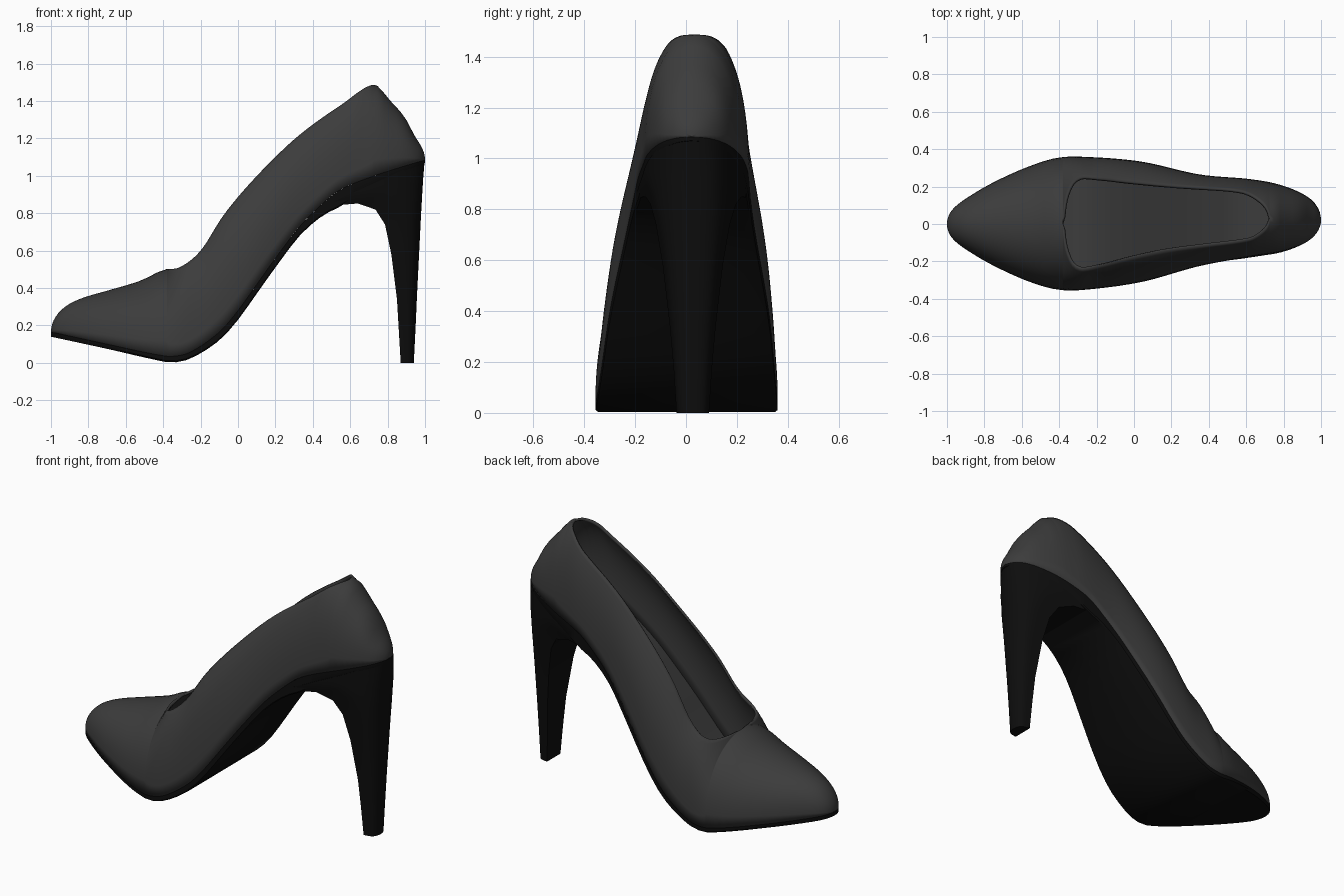
import bpy, bmesh, math

cube = bpy.data.objects.get("Cube")
if cube:
    bpy.data.objects.remove(cube, do_unlink=True)


def material(name, value):
    mat = bpy.data.materials.new(name)
    mat.use_nodes = True
    colour = (value, value, value, 1)
    mat.diffuse_color = colour
    mat.node_tree.nodes["Principled BSDF"].inputs["Base Color"].default_value = colour
    return mat


def curve(points, rounded=False):
    """Smooth curve through points; rounded gives blunt, elliptical ends."""
    lo, hi = points[0][0], points[-1][0]

    def warp(x):
        s = min(max((x - lo) / (hi - lo), 0), 1)
        return math.acos(1 - 2 * s) if rounded else s

    ts = [warp(p[0]) for p in points]
    vs = [p[1] for p in points]
    last = len(ts) - 1

    def slope(i):
        a, b = max(i - 1, 0), min(i + 1, last)
        return (vs[b] - vs[a]) / (ts[b] - ts[a])

    def value(x):
        t = warp(x)
        i = 0
        while i < last - 1 and t > ts[i + 1]:
            i += 1
        h = ts[i + 1] - ts[i]
        u = (t - ts[i]) / h
        return ((1 + 2 * u) * (1 - u) ** 2 * vs[i] + u * (1 - u) ** 2 * h * slope(i)
                + u * u * (3 - 2 * u) * vs[i + 1] + u * u * (u - 1) * h * slope(i + 1))
    return value


def loft(name, rows, mat, closed=False, gap=None, caps=False, angle=40):
    """Skin a list of point rows; gap skips one column of faces."""
    bm = bmesh.new()
    grid = [[bm.verts.new(p) for p in row] for row in rows]
    n = len(rows[0])
    for a, b in zip(grid, grid[1:]):
        for j in range(n if closed else n - 1):
            if j != gap:
                k = (j + 1) % n
                bm.faces.new((a[j], a[k], b[k], b[j]))
    if caps:
        bm.faces.new(grid[0])
        bm.faces.new(grid[-1])
    bmesh.ops.remove_doubles(bm, verts=bm.verts, dist=0.0004)
    if closed:
        bmesh.ops.recalc_face_normals(bm, faces=bm.faces)
    mesh = bpy.data.meshes.new(name)
    bm.to_mesh(mesh)
    bm.free()
    mesh.materials.append(mat)
    obj = bpy.data.objects.new(name, mesh)
    bpy.context.collection.objects.link(obj)
    bpy.ops.object.select_all(action='DESELECT')
    obj.select_set(True)
    bpy.context.view_layer.objects.active = obj
    bpy.ops.object.shade_smooth_by_angle(angle=math.radians(angle))
    return obj


leather = material("charcoal leather", 0.045)
black = material("black sole", 0.004)

# Plan outline, left and right edges
left = curve([(-1, 0), (-.98, .065), (-.877, .15), (-.717, .24), (-.556, .31), (-.42, .352),
              (-.29, .36), (.03, .335), (.35, .265), (.62, .24), (.78, .21), (.94, .135), (1, .02)], True)
right = curve([(-1, 0), (-.98, .065), (-.877, .15), (-.717, .24), (-.556, .31), (-.42, .349),
               (-.29, .354), (.03, .312), (.35, .225), (.62, .175), (.78, .15), (.94, .085), (1, -.02)], True)

# Side profile: top line, lower edge of the upper, underside of the sole
top = curve([(-1, .166), (-.98, .238), (-.925, .3), (-.845, .342), (-.685, .39), (-.52, .44), (-.4, .497),
             (-.31, .512), (-.2, .6), (-.07, .8), (.12, 1.02), (.33, 1.22), (.545, 1.375),
             (.725, 1.487), (.81, 1.406), (.893, 1.31), (.947, 1.21), (1, 1.086)], True)
feather = curve([(-1, .165), (-.7, .1), (-.45, .047), (-.35, .035), (-.25, .06), (-.1, .165), (0, .28),
                 (.1, .42), (.2, .56), (.33, .73), (.45, .85), (.545, .925), (.7, .99), (.85, 1.04), (1, 1.085)])
under = curve([(-1, .14), (-.7, .075), (-.45, .018), (-.35, .002), (-.25, .025), (-.1, .12), (0, .23),
               (.1, .37), (.2, .51), (.33, .68), (.45, .785), (.545, .835), (.7, .93), (1, 1.07)])

# Half widths of the foot opening, from the centre line
OPEN_START, OPEN_END = -.38, .725
open_left = curve([(OPEN_START, 0), (-.375, .08), (-.36, .15), (-.33, .215), (-.28, .246), (-.2, .238),
                   (.14, .195), (.57, .145), (.68, .085), (OPEN_END, 0)], True)
open_right = curve([(OPEN_START, 0), (-.375, .08), (-.36, .15), (-.33, .215), (-.28, .244), (-.2, .232),
                    (.14, .16), (.35, .138), (.62, .115), (.68, .08), (OPEN_END, 0)], True)


def centre(x):
    return (left(x) - right(x)) / 2


def half(x):
    return (left(x) + right(x)) / 2


def spaced(lo, hi, n):
    return [(lo + hi) / 2 - (hi - lo) / 2 * math.cos(math.pi * i / n) for i in range(n + 1)]


body = spaced(-1, 1, 56)
stations = sorted({round(x, 3) for x in body + spaced(OPEN_START, OPEN_END, 44)})

# Upper: arched sections, cut short where the foot opening lies
STEPS, FULLNESS = 14, .8


def side(x, sign, opening):
    w, c, base = half(x), centre(x), feather(x)
    reach = opening(x) if OPEN_START < x < OPEN_END else 0
    end = math.acos(min(max(reach / max(w, .001), 0), .95))
    height = (top(x) - base) / math.sin(end) ** FULLNESS
    angles = [end * k / STEPS for k in range(STEPS + 1)]
    return [(x, c + sign * w * math.cos(a), base + height * math.sin(a) ** FULLNESS) for a in angles]


rows = [side(x, 1, open_left) + side(x, -1, open_right)[::-1] for x in stations]
upper = loft("upper", rows, leather, gap=STEPS, angle=60)
wall = upper.modifiers.new("wall", 'SOLIDIFY')
wall.thickness = .014
wall.offset = -1

# Insole lining
rows = [[(x, centre(x) + s * half(x) * .96, feather(x) + .012) for s in (1, .5, 0, -.5, -1)]
        for x in body if abs(x) < .97]
loft("insole", rows, leather)

# Sole with a slightly tucked lower edge
rows = []
for x in body:
    c, w, zt, zb = centre(x), half(x), feather(x), under(x)
    tuck = w * .97
    rows.append([(x, c + w, zt), (x, c + w, zb + .008), (x, c + tuck, zb),
                 (x, c - tuck, zb), (x, c - w, zb + .008), (x, c - w, zt)])
loft("sole", rows, black, closed=True, caps=True)

# Heel: D-shaped rings from the tip up into the seat
# (front x, front z, back x, back z, half width)
rings = [(.87, 0, .94, 0, .064), (.86, .17, .949, .18, .075), (.85, .34, .957, .36, .09),
         (.82, .58, .97, .62, .118), (.786, .74, .979, .8, .145), (.735, .82, .986, .92, .168),
         (.64, .852, .991, 1.0, .19), (.55, .845, .995, 1.045, .21), (.46, .84, .998, 1.083, .222)]
rows = []
for fx, fz, bx, bz, w in rings:
    ring = []
    us = [math.sin(math.pi / 2 * i / 14) for i in range(15)]
    for sign, run in ((1, us), (-1, us[-2::-1])):
        for u in run:
            x = fx + (bx - fx) * u
            y = w * (1 - .15 * u) * math.sqrt(max(1 - u ** 5, 0))
            # Keep the flare inside the seat outline
            y = min(y, half(x))
            ring.append((x, centre(min(x, .8)) * .9 + sign * y, fz + (bz - fz) * u))
    rows.append(ring)
loft("heel", rows, black, closed=True, caps=True, angle=50)
